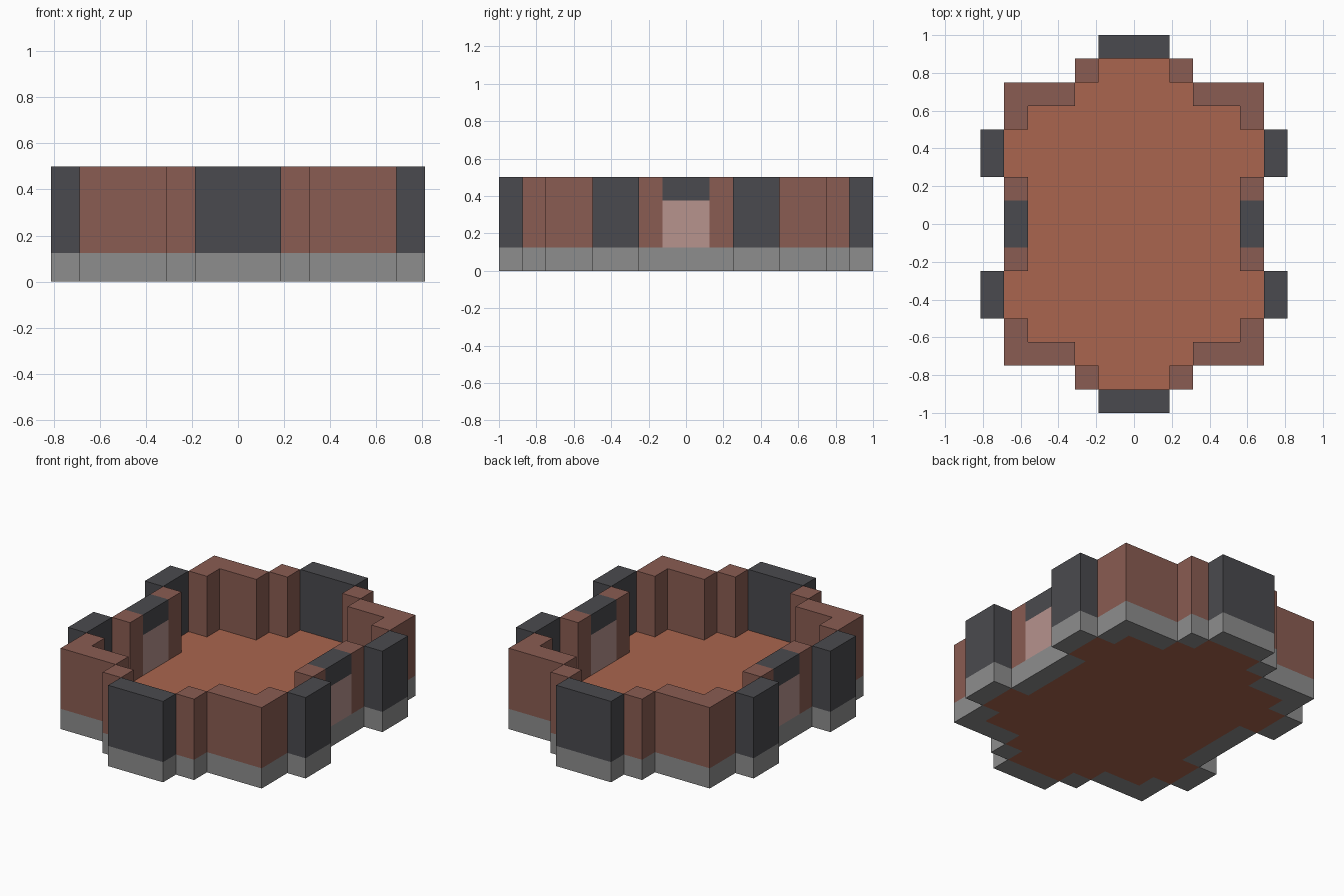
import bpy
import bmesh
from mathutils import Vector

if "Cube" in bpy.data.objects:
    bpy.data.objects.remove(bpy.data.objects["Cube"], do_unlink=True)

U = 0.125              # building block size
H = 4 * U              # wall height
STONE, BRICK, DARK, FLOOR, PANE = range(5)


def linear(c):
    c /= 255
    return c / 12.92 if c <= 0.04045 else ((c + 0.055) / 1.055) ** 2.4


def material(name, *rgb):
    mat = bpy.data.materials.new(name)
    mat.use_nodes = True
    color = [linear(c) for c in rgb] + [1]
    mat.diffuse_color = color
    bsdf = mat.node_tree.nodes["Principled BSDF"]
    bsdf.inputs["Base Color"].default_value = color
    bsdf.inputs["Roughness"].default_value = 0.9
    return mat


MATS = [material("foundation stone", 141, 141, 141),
        material("wall brick", 138, 92, 82),
        material("dark slate", 74, 74, 78),
        material("terracotta floor", 170, 101, 78),
        material("pale pink panel", 183, 147, 141)]


def prism(name, profile, height, rule, cuts=()):
    """Extrude a plan outline (in blocks), cut it and colour faces by rule."""
    bm = bmesh.new()
    base = bm.faces.new([bm.verts.new((x * U, y * U, 0)) for x, y in profile])
    top = bmesh.ops.extrude_face_region(bm, geom=[base])["geom"]
    bmesh.ops.translate(bm, vec=(0, 0, height),
                        verts=[g for g in top if isinstance(g, bmesh.types.BMVert)])
    for axis, pos in cuts:
        normal = Vector((0, 0, 0))
        normal[axis] = 1
        bmesh.ops.bisect_plane(bm, geom=bm.verts[:] + bm.edges[:] + bm.faces[:],
                               plane_co=normal * pos, plane_no=normal)
    bmesh.ops.recalc_face_normals(bm, faces=bm.faces)
    for f in bm.faces:
        f.material_index = rule(f.calc_center_median())
    mesh = bpy.data.meshes.new(name)
    bm.to_mesh(mesh)
    bm.free()
    for m in MATS:
        mesh.materials.append(m)
    bpy.context.collection.objects.link(bpy.data.objects.new(name, mesh))


def box(x0, x1, y0, y1):
    return [(x0, y0), (x1, y0), (x1, y1), (x0, y1)]


def flip(profile, sx, sy):
    return [(x * sx, y * sy) for x, y in profile]


def above_base(color):
    return lambda c: STONE if c.z < U else color


def side_rule(c):
    # stone base, brick jambs, pink panel under a dark lintel
    if c.z < U:
        return STONE
    if abs(c.y) < U:
        return DARK if c.z > 3 * U else PANE
    return BRICK


BASE_CUT = [(2, U)]
SIDE_CUTS = BASE_CUT + [(2, 3 * U), (1, -U), (1, U)]

# Stepped floor slab, one quarter outline mirrored round
quarter = [(4.5, 0), (4.5, 2), (5.5, 2), (5.5, 4), (4.5, 4), (4.5, 5),
           (2.5, 5), (2.5, 6), (1.5, 6), (1.5, 7)]
right_half = flip(quarter[:0:-1], 1, -1) + quarter[1:]
prism("floor", right_half + flip(right_half[::-1], -1, 1), U, lambda c: FLOOR)

# Corner walls, short step walls and outer pillars, one per quarter
corner = [(2.5, 5), (4.5, 5), (4.5, 4), (5.5, 4), (5.5, 6), (2.5, 6)]
for ny, sy in (("front", -1), ("back", 1)):
    for nx, sx in (("right", -1), ("left", 1)):
        tag = f"{ny}_{nx}"
        prism(tag + "_corner_wall", flip(corner, sx, sy), H, above_base(BRICK), BASE_CUT)
        prism(tag + "_step_wall", flip(box(1.5, 2.5, 6, 7), sx, sy), H,
              above_base(BRICK), BASE_CUT)
        prism(tag + "_pillar", flip(box(5.5, 6.5, 2, 4), sx, sy), H,
              above_base(DARK), BASE_CUT)
    # End wall
    prism(ny + "_end_wall", flip(box(-1.5, 1.5, 7, 8), 1, sy), H,
          above_base(DARK), BASE_CUT)

# Side walls with panel and lintel
for nx, sx in (("right", -1), ("left", 1)):
    prism(nx + "_side_wall", flip(box(4.5, 5.5, -2, 2), sx, 1), H, side_rule, SIDE_CUTS)
